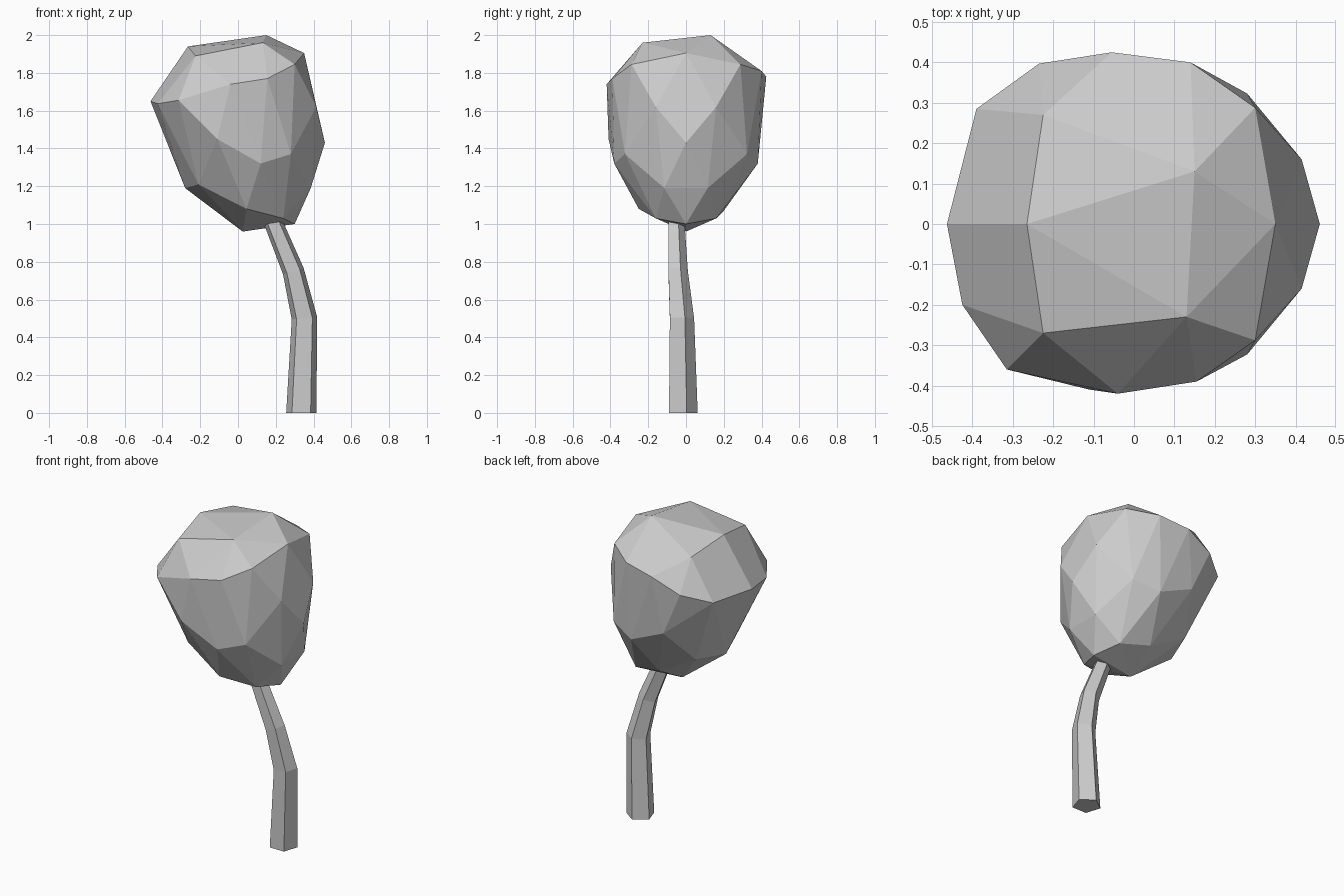
import bpy
import bmesh
import math
from mathutils import Vector

default_cube = bpy.data.objects.get("Cube")
if default_cube:
    bpy.data.objects.remove(default_cube, do_unlink=True)


def make_material(name, color):
    material = bpy.data.materials.new(name)
    material.use_nodes = True
    material.diffuse_color = color
    material.node_tree.nodes["Principled BSDF"].inputs["Base Color"].default_value = color
    return material


def finish_object(name, bm, material):
    """Turn a bmesh into a flat shaded object with one material."""
    bmesh.ops.recalc_face_normals(bm, faces=bm.faces[:])
    mesh = bpy.data.meshes.new(name)
    bm.to_mesh(mesh)
    bm.free()
    mesh.materials.append(material)
    mesh.shade_flat()
    obj = bpy.data.objects.new(name, mesh)
    bpy.context.scene.collection.objects.link(obj)
    return obj


def faceted_hull(name, centre_points, paired_points, single_points, material):
    """Build a chiselled convex solid; paired points are mirrored front to back."""
    bm = bmesh.new()
    corners = [Vector((x, 0, z)) for x, z in centre_points]
    for x, y, z in paired_points:
        corners += [Vector((x, y, z)), Vector((x, -y, z))]
    corners += [Vector(point) for point in single_points]
    for corner in corners:
        bm.verts.new(corner)
    hull = bmesh.ops.convex_hull(bm, input=bm.verts[:])
    unused = [v for v in hull["geom_interior"] if isinstance(v, bmesh.types.BMVert)]
    bmesh.ops.delete(bm, geom=unused, context="VERTS")
    # Merge nearly coplanar triangles into broad facets
    bmesh.ops.dissolve_limit(bm, angle_limit=math.radians(3),
                             verts=bm.verts[:], edges=bm.edges[:])
    return finish_object(name, bm, material)


def tapered_stem(name, stations, sides, material):
    """Skin a bent prism through stations of (x, y, z, radius, slope)."""
    bm = bmesh.new()
    rings = []
    for x, y, z, radius, slope in stations:
        ring = []
        for side in range(sides):
            angle = math.pi / 2 + side * math.tau / sides
            across = radius * math.cos(angle)
            depth = radius * math.sin(angle)
            ring.append(bm.verts.new((x + across, y + depth, z + slope * across)))
        rings.append(ring)
    for lower, upper in zip(rings, rings[1:]):
        for side in range(sides):
            following = (side + 1) % sides
            bm.faces.new((lower[side], lower[following], upper[following], upper[side]))
    bm.faces.new(rings[0])
    bm.faces.new(rings[-1])
    return finish_object(name, bm, material)


plain_grey = make_material("plain grey", (0.6, 0.6, 0.6, 1))

# Crown: corners on the centre plane
crown_centre = [(-.265, 1.94), (.35, 1.905), (.46, 1.43), (.3, 1),
                (.025, .96), (-.28, 1.19), (-.463, 1.65)]

# Crown: corners shared by front and back
crown_pairs = [(-.225, .27, 1.89), (.3, .288, 1.845), (.415, .16, 1.62),
               (.28, .323, 1.37), (.385, .115, 1.19), (.24, .16, 1.03),
               (-.21, .2, 1.21), (.12, .38, 1.32)]

# Crown: corners that differ between front and back
crown_front = [(.13, -.23, 1.96), (.155, -.39, 1.77), (-.04, -.42, 1.74),
               (-.315, -.36, 1.655), (-.425, -.2, 1.637),
               (-.11, -.41, 1.45), (.045, -.25, 1.08)]
crown_back = [(.15, .13, 2), (.14, .4, 1.81), (-.055, .425, 1.78),
              (-.235, .397, 1.7), (-.39, .285, 1.65),
              (-.11, .385, 1.42), (.045, .2, 1.07)]

faceted_hull("tree_crown", crown_centre, crown_pairs,
             crown_front + crown_back, plain_grey)

# Trunk: bends towards the crown and thins as it rises
trunk_stations = [(.335, -.022, 0, .084, 0), (.352, -.028, .5, .071, .08),
                  (.293, -.047, .75, .057, .33), (.19, -.055, 1, .048, .4),
                  (.17, -.055, 1.06, .046, .4)]
tapered_stem("tree_trunk", trunk_stations, 5, plain_grey)
